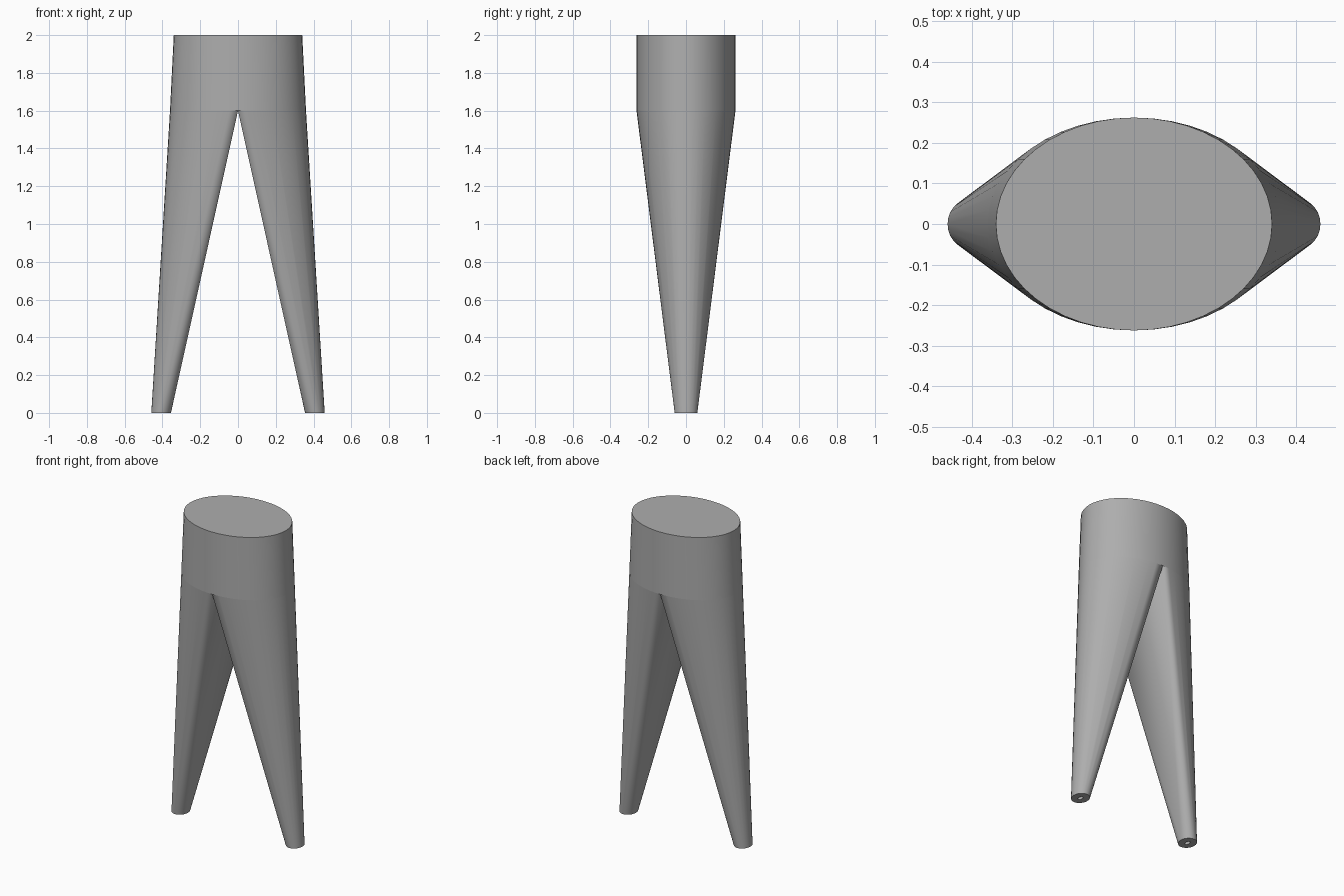
import bpy, bmesh, math

if "Cube" in bpy.data.objects:
    bpy.data.objects.remove(bpy.data.objects["Cube"])

grey = bpy.data.materials.new("plain grey")
grey.use_nodes = True
colour = (0.42, 0.42, 0.42, 1)
grey.diffuse_color = colour
grey.node_tree.nodes["Principled BSDF"].inputs["Base Color"].default_value = colour

SPLIT, TOP = 1.6, 2.0        # heights of the crotch and of the flat top
FOOT_X, FOOT_RX, FOOT_RY = 0.407, 0.052, 0.06
STEPS = 24                   # segments in each half ellipse


def ellipse(cx, rx, ry, z, start, end, steps):
    """Points along an elliptical arc at one height."""
    angles = [start + (end - start) * i / steps for i in range(steps + 1)]
    return [(cx + rx * math.cos(a), ry * math.sin(a), z) for a in angles]


def finish(bm, name):
    bmesh.ops.recalc_face_normals(bm, faces=bm.faces)
    mesh = bpy.data.meshes.new(name)
    bm.to_mesh(mesh)
    bm.free()
    mesh.materials.append(grey)
    obj = bpy.data.objects.new(name, mesh)
    bpy.context.collection.objects.link(obj)
    return obj


def shade(obj):
    bpy.ops.object.select_all(action="DESELECT")
    obj.select_set(True)
    bpy.context.view_layer.objects.active = obj
    bpy.ops.object.shade_smooth_by_angle(angle=math.radians(25))


# Upper trunk: an elliptical band, closed on top and open where the legs join
bm = bmesh.new()
rings = []
for rx, z in ((0.36, SPLIT), (0.34, TOP)):
    points = ellipse(0, rx, 0.262, z, 0, math.tau, STEPS * 2)[:-1]
    rings.append([bm.verts.new(p) for p in points])
for i in range(STEPS * 2):
    j = (i + 1) % (STEPS * 2)
    bm.faces.new((rings[0][i], rings[0][j], rings[1][j], rings[1][i]))
bm.faces.new(rings[1])
shade(finish(bm, "trunk"))

# Legs: hull of a half ellipse at the crotch and a small elliptical foot
for side, label in ((1, "left"), (-1, "right")):
    bm = bmesh.new()
    points = ellipse(0, 0.36, 0.262, SPLIT, -math.pi / 2, math.pi / 2, STEPS)
    points += ellipse(FOOT_X, FOOT_RX, FOOT_RY, 0, 0, math.tau, STEPS)[:-1]
    for x, y, z in points:
        bm.verts.new((side * x, y, z))
    bmesh.ops.convex_hull(bm, input=bm.verts)
    bmesh.ops.dissolve_limit(bm, angle_limit=0.001, verts=bm.verts, edges=bm.edges)
    bm.normal_update()
    # Remove the hidden joint face, then sink a small hole into the sole
    joint = [f for f in bm.faces if f.normal.z > 0.9]
    bmesh.ops.delete(bm, geom=joint, context="FACES_ONLY")
    sole = [f for f in bm.faces if f.normal.z < -0.99]
    bmesh.ops.inset_region(bm, faces=sole, thickness=0.04)
    hole = bmesh.ops.extrude_face_region(bm, geom=sole)
    bmesh.ops.delete(bm, geom=sole, context="FACES_ONLY")
    for v in hole["geom"]:
        if isinstance(v, bmesh.types.BMVert):
            v.co.z += 0.06
    shade(finish(bm, label + "_leg"))
